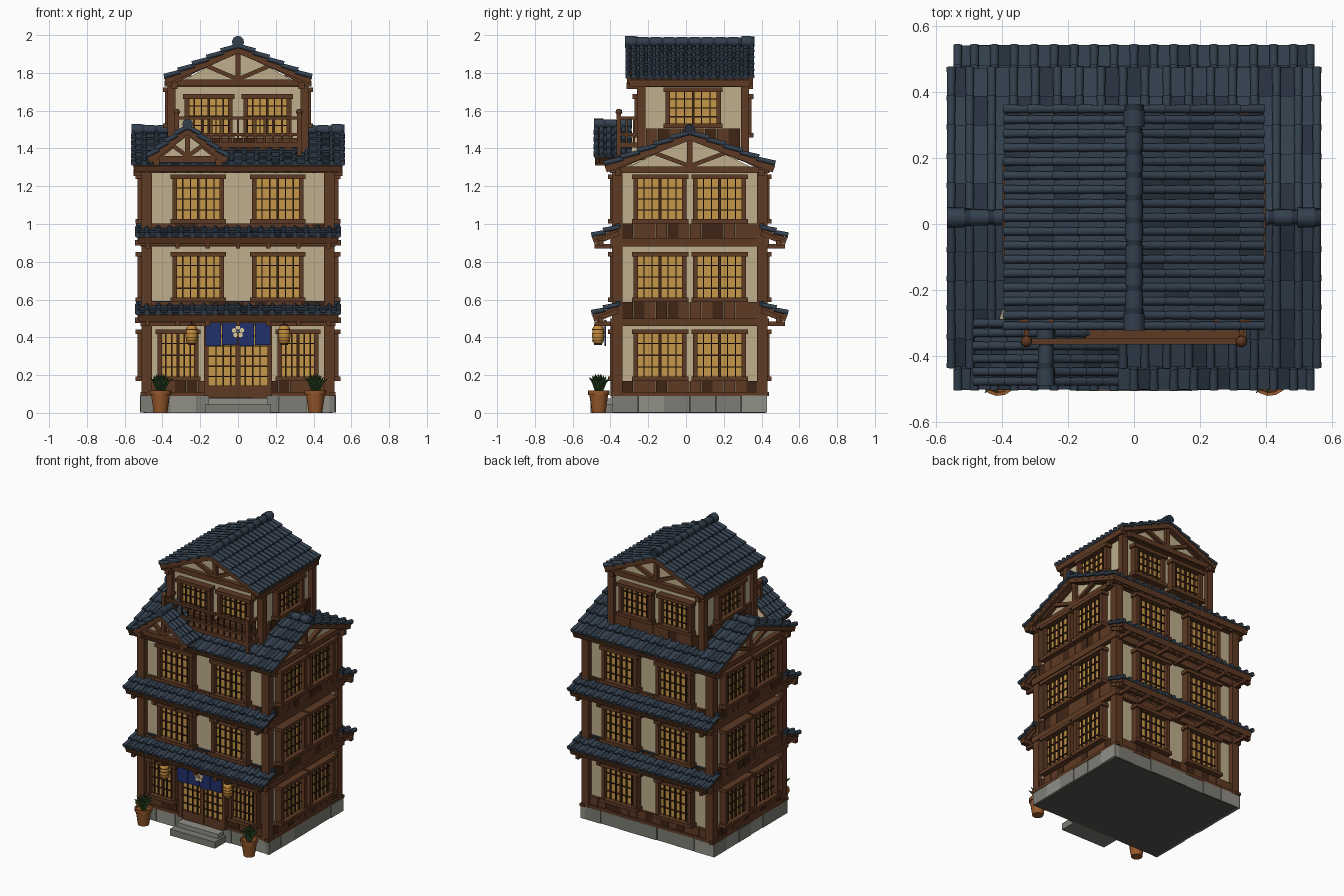
import bpy, bmesh, math, random
from mathutils import Matrix, Vector as V

if "Cube" in bpy.data.objects:
    bpy.data.objects.remove(bpy.data.objects["Cube"])
random.seed(4)
I = Matrix.Identity(4)
COL = {'wood': '5E3C28', 'dark': '42291C', 'plaster': 'BDAD8B', 'amber': 'C4964A', 'tile': '36424F',
       'tile_dark': '2B3541', 'stone': '7C7B74', 'stone_light': '8F8E86', 'cloth': '26336B', 'cream': 'D8C896',
       'lantern': 'C08A3C', 'clay': '96592F', 'leaf': '35512B', 'base': '55544F'}
MATS, PARTS = {}, {}
for k, h in COL.items():
    MATS[k] = bpy.data.materials.new(k)
    MATS[k].diffuse_color = [(int(h[i:i + 2], 16) / 255) ** 2.2 for i in (0, 2, 4)] + [1]

def loft(part, loops, M=I):
    """Skin matching loops and cap both ends; part = (name, material)."""
    if part not in PARTS:
        PARTS[part] = bmesh.new()
    bm = PARTS[part]
    rings = [[bm.verts.new(M @ V(p)) for p in lp] for lp in loops]
    n = len(rings[0])
    for a, b in zip(rings, rings[1:]):
        for i in range(n):
            bm.faces.new((a[i], a[(i + 1) % n], b[(i + 1) % n], b[i]))
    bm.faces.new(rings[0][::-1])
    bm.faces.new(rings[-1])

def box(part, x0, x1, y0, y1, z0, z1, M=I):
    loft(part, [[(x0, y0, z), (x1, y0, z), (x1, y1, z), (x0, y1, z)] for z in (z0, z1)], M)

def pipe(part, pts, radii, n=8, M=I):
    pts = [V(p) for p in pts]
    t = (pts[-1] - pts[0]).normalized()
    a = t.orthogonal().normalized()
    b = t.cross(a)
    ang = [2 * math.pi * (i + .5) / n for i in range(n)]
    loft(part, [[p + r * (math.cos(k) * a + math.sin(k) * b) for k in ang] for p, r in zip(pts, radii)], M)

def beam(part, p, q, depth, h, M=I):
    """Rectangular timber lying in a local x-z plane."""
    p, q = V(p), V(q)
    a = V((0, depth / 2, 0))
    b = (q - p).normalized().cross(V((0, 1, 0))) * h / 2
    loft(part, [[c + a + b, c - a + b, c - a - b, c + a - b] for c in (p, q)], M)

def frame(x, y, z, o):
    M = Matrix((x, y, z)).transposed().to_4x4()
    M.translation = o
    return M

def face(out, plane, mid=0.0):
    """Wall frame: x along the wall, y outward, z up."""
    o = V(out)
    u = V((0, 0, 1)).cross(o)
    return frame(u, o, V((0, 0, 1)), o * plane + V((abs(u.x), abs(u.y), 0)) * mid)

FRONT, BACK = face((0, -1, 0), .355), face((0, 1, 0), .395)
RIGHT, LEFT = face((1, 0, 0), .485, .02), face((-1, 0, 0), .485, .02)

def lattice(name, M, u0, u1, z0, z1, d, nv, nh):
    box((name + '_pane', 'amber'), u0, u1, 0, d, z0, z1, M)
    W = (name + '_lattice', 'dark')
    for i in range(1, nv):
        u = u0 + (u1 - u0) * i / nv
        w = .007 if i * 2 == nv else .0035
        box(W, u - w, u + w, d, d + .012, z0, z1, M)
    for i in range(1, nh):
        z = z0 + (z1 - z0) * i / nh
        box(W, u0, u1, d, d + .008, z - .003, z + .003, M)

def window(M, u0, u1, z0, z1, nv=6, d=.018):
    lattice('window', M, u0, u1, z0, z1, d, nv, 4)
    F = ('window_frame', 'wood')
    for u in (u0, u1):
        box(F, u - .012, u + .012, 0, d + .03, z0, z1, M)
    for z in (z0, z1):
        box(F, u0 - .022, u1 + .022, 0, d + .04, z - .012, z + .012, M)

def planks(M, u0, u1, z0, z1, d=.02):
    n = round((u1 - u0) / .06)
    for i in range(n):
        a = u0 + (u1 - u0) * i / n
        box(('wall_planks', random.choice(('wood', 'dark', 'wood'))), a + .001, a + (u1 - u0) / n - .001,
            0, d + random.uniform(-.003, .003), z0, z1, M)

# stone foundation and entrance step
box(('foundation', 'base'), -.5, .5, -.38, .42, 0, .09)
for M, h in ((FRONT, .51), (BACK, .51), (RIGHT, .41), (LEFT, .41)):
    n = round(h * 14)
    for i in range(n):
        a = -h + 2 * h * i / n
        box(('foundation_blocks', random.choice(('stone', 'stone', 'stone_light'))), a + .001, a + 2 * h / n - .001,
            0, .028 + .007 * random.random(), .002, .092, M)
box(('entrance_step', 'stone'), -.175, .175, -.505, -.38, 0, .045)
box(('entrance_step', 'stone_light'), -.16, .16, -.45, -.36, .045, .075)

# three-storey body: plaster, posts, floor beams
box(('body_wall', 'plaster'), -.485, .485, -.355, .395, .09, 1.3)
for x in (-.483, .483):
    for y in (-.363, .403):
        box(('corner_post', 'wood'), x - .028, x + .028, y - .028, y + .028, .09, 1.3)
for z0, z1 in ((.09, .11), (.46, .50), (.88, .925), (1.27, 1.305)):
    for M, h in ((FRONT, .51), (BACK, .51), (RIGHT, .42), (LEFT, .42)):
        box(('floor_beam', 'wood'), -h, h, 0, .032, z0, z1, M)
for M in (FRONT, BACK, RIGHT, LEFT):
    side = M in (RIGHT, LEFT)
    us = ((-.285, -.03), (.03, .285)) if side else ((-.335, -.085), (.085, .335))
    for z0, z1 in ((.18, .43), (.6, .84), (1.015, 1.25)):
        if M is FRONT and z0 < .5:
            us2 = ((-.415, -.22), (.22, .415))
        else:
            us2 = us
        for u0, u1 in us2:
            window(M, u0, u1, z0, z1)
    for z0, z1 in ((.11, .168), (.5, .588), (.925, 1.003)):
        planks(M, -.36 if side else -.455, .36 if side else .455, z0, z1)

# entrance door, curtain with blossom
lattice('door', FRONT, -.155, .155, .14, .46, .03, 8, 6)
box(('door_panel', 'wood'), -.155, .155, 0, .04, .08, .145, FRONT)
for x in (-.168, 0, .168):
    box(('door_post', 'wood'), x - .013, x + .013, 0, .045, .09, .46, FRONT)
for i in range(4):
    x = -.175 + i * .0875
    box(('door_curtain', 'cloth'), x + .002, x + .0855, .068, .076, .355 + .004 * (i % 2), .485, FRONT)
pipe(('curtain_rod', 'dark'), [(-.19, .072, .487), (.19, .072, .487)], [.007] * 2, 6, FRONT)
for i in range(5):
    k = math.pi / 2 + i * math.tau / 5
    x, z = .022 * math.cos(k), .43 + .022 * math.sin(k)
    pipe(('curtain_blossom', 'cream'), [(x, .07, z), (x, .082, z)], [.0125] * 2, 10, FRONT)
pipe(('curtain_blossom', 'cream'), [(0, .07, .43), (0, .085, .43)], [.007] * 2, 8, FRONT)

# lanterns and potted plants
for x in (-.245, .245):
    prof = [(.365, .02), (.375, .029), (.41, .032), (.45, .029), (.462, .02)]
    pipe(('lantern', 'lantern'), [(x, -.465, z) for z, r in prof], [r for z, r in prof], 12)
    for z, r in ((.36, .021), (.38, .0315), (.4, .033), (.42, .033), (.44, .0315), (.46, .021)):
        pipe(('lantern_ribs', 'dark'), [(x, -.465, z), (x, -.465, z + (.008 if r < .03 else .003))], [r] * 2, 12)
    pipe(('lantern_hook', 'dark'), [(x, -.465, .46), (x, -.465, .5)], [.004] * 2, 6)
for x in (-.41, .41):
    prof = [(0, .036), (.095, .05), (.095, .057), (.118, .058), (.118, .048), (.105, .046)]
    pipe(('plant_pot', 'clay'), [(x, -.462, z) for z, r in prof], [r for z, r in prof], 14)
    for i in range(22):
        k, t = i * 2.4, .012 + .05 * (i / 22)
        d = V((math.cos(k), math.sin(k), 0))
        o = V((x, -.462, .1))
        pipe(('plant_leaves', 'leaf'), [o + d * .01, o + d * t * .6 + V((0, 0, .065)),
             o + d * t * 1.1 + V((0, 0, .115 - t * .6))], [.006, .01, .001], 4)

# tiled slopes
def slope(name, ridge, out, run, drop, half, cols, rows, rafters=0):
    o = V(out)
    s = o * run - V((0, 0, drop))
    L = s.length
    Y = s / L
    X = V((abs(o.y), abs(o.x), 0))
    Z = X.cross(Y)
    M = frame(X, Y, Z if Z.z > 0 else -Z, V(ridge))
    box((name + '_deck', 'wood'), -half + .01, half - .01, 0, L - .005, -.014, .004, M)
    w = 2 * half / cols
    for r in range(rows):
        y0, y1 = L * r / rows, min(L * (r + 1) / rows + .008, L + .006)
        for c in range(cols):
            a = -half + c * w
            j = random.uniform(-.002, .002)
            loft((name + '_tiles', random.choice(('tile', 'tile', 'tile_dark'))),
                 [[(a, y0, 0), (a + w, y0, 0), (a + w, y0, .008), (a, y0, .008)],
                  [(a, y1, .008), (a + w, y1, .008), (a + w, y1, .02 + j), (a, y1, .02 + j)]], M)
        for c in range(cols + 1):
            a = min(max(-half + c * w, -half + .01), half - .01)
            pipe((name + '_roll_tiles', 'tile'), [(a, y0, .008), (a, y1, .021)], [.0125, .0145], 8, M)
    for i in range(rafters):
        a = -half + .03 + (2 * half - .06) * i / (rafters - 1)
        box((name + '_rafters', 'wood'), a - .009, a + .009, max(0, L - .13), L - .004, -.036, -.014, M)
    box((name + '_fascia', 'wood'), -half + .015, half - .015, L - .006, L + .008, -.03, .006, M)

def ridge(name, p, q, r):
    p, q = V(p), V(q)
    n = max(3, round((q - p).length / .07))
    for i in range(n):
        k = r * (1.12 if i in (0, n - 1) else .94)
        a, b, c = (p.lerp(q, (i + t) / n) for t in (0, .75, 1))
        pipe((name, 'tile'), [a, b], [k, k], 10)
        pipe((name, 'tile_dark'), [b, c], [k * .88] * 2, 10)

def gable(name, M, half, z0, zp, bd, bh, bz, bp):
    """Plaster triangle, tie beam, king post, struts and bargeboards (at depth bd)."""
    loft((name + '_infill', 'plaster'), [[(-half, d, z0 - .03), (half, d, z0 - .03), (0, d, zp)] for d in (-.03, .008)], M)
    W = (name + '_truss', 'wood')
    box(W, -half - .02, half + .02, -.02, .04, z0 - .035, z0, M)
    box(W, -.014, .014, 0, .035, z0, zp, M)
    for s in (-1, 1):
        beam(W, (s * .01, .018, z0 + .005), (s * half * .5, .018, (z0 + zp) / 2 - .005), .03, .022, M)
        beam(W, (0, .018, zp), (s * half, .018, z0), .03, .026, M)
        beam((name + '_bargeboard', 'wood'), (0, bd, bp), (s * bh, bd, bz), .022, .036, M)
        box(W, s * half - .016, s * half + .016, 0, bd + .012, z0 - .05, z0 - .015, M)

# pent roofs on front and back
for z in (.565, .975):
    for s, y in ((-1, -.36), (1, .40)):
        slope('pent_roof', (0, y, z), (0, s, 0), .128, .05, .543, 18, 2, 18)
        box(('pent_roof_flashing', 'tile_dark'), -.54, .54, y - .012, y + .012, z, z + .028)
        box(('pent_roof_beam', 'wood'), -.545, .545, y + s * .09 - .014, y + s * .09 + .014, z - .088, z - .06)
        for i in range(7):
            x = -.48 + .16 * i
            box(('pent_roof_bracket', 'wood'), x - .011, x + .011, y, y + s * .125, z - .105, z - .08)

# main roof, ridge along x
for s in (-1, 1):
    slope('main_roof', (0, .02, 1.475), (0, s, 0), .44, .17, .563, 17, 5, 17)
    box(('main_eave_beam', 'wood'), -.54, .54, .02 + s * .4 - .014, .02 + s * .4 + .014, 1.272, 1.3)
ridge('main_ridge', (-.565, .02, 1.5), (.565, .02, 1.5), .027)
for M in (RIGHT, LEFT):
    gable('main_gable', M, .38, 1.305, 1.46, .055, .445, 1.29, 1.462)

# tower
box(('tower_wall', 'plaster'), -.345, .345, -.23, .305, 1.34, 1.76)
TF, TB = face((0, -1, 0), .23), face((0, 1, 0), .305)
TR, TL = face((1, 0, 0), .345, .0375), face((-1, 0, 0), .345, .0375)
for x in (-.352, .352):
    for y in (-.237, .312):
        box(('tower_post', 'wood'), x - .022, x + .022, y - .022, y + .022, 1.34, 1.76)
for M, h in ((TF, .36), (TB, .36), (TR, .28), (TL, .28)):
    box(('tower_beam', 'wood'), -h, h, 0, .028, 1.725, 1.76, M)
    planks(M, -h + .03, h - .03, 1.36, 1.505 if h < .3 else 1.455, .016)
    for u0, u1 in (((-.135, .135),) if h < .3 else ((-.27, -.04), (.04, .27))):
        window(M, u0, u1, 1.52 if h < .3 else 1.47, 1.71 if h < .3 else 1.675, 6, .012)
for s in (-1, 1):
    slope('tower_roof', (0, .02, 1.935), (s, 0, 0), .378, .17, .338, 16, 5, 11)
    box(('tower_eave_beam', 'wood'), s * .375 - .014, s * .375 + .014, -.3, .34, 1.728, 1.756)
ridge('tower_ridge', (0, -.322, 1.964), (0, .362, 1.964), .029)
gable('tower_gable', TF, .335, 1.765, 1.92, .072, .385, 1.758, 1.922)
gable('tower_gable', TB, .335, 1.765, 1.92, .038, .385, 1.758, 1.922)

# balcony
B = ('balcony', 'wood')
box(B, -.34, .34, -.365, -.23, 1.405, 1.432)
for x in (-.325, .325):
    box(B, x - .012, x + .012, -.367, -.343, 1.36, 1.585)
    pipe(('balcony_knob', 'wood'), [(x, -.355, z) for z in (1.58, 1.59, 1.602, 1.61)], [.01, .018, .016, .006], 10)
    for z in (1.475, 1.56):
        box(B, x - .008, x + .008, -.355, -.235, z - .008, z + .008)
    for y in (-.315, -.275):
        box(B, x - .005, x + .005, y - .005, y + .005, 1.43, 1.56)
for z in (1.475, 1.562):
    box(B, -.335, .335, -.364, -.346, z - .008, z + .008)
for i in range(1, 14):
    x = -.325 + .65 * i / 14
    box(B, x - .005, x + .005, -.36, -.35, 1.43, 1.56)

# small front dormer
for s in (-1, 1):
    slope('dormer_roof', (-.267, -.388, 1.505), (s, 0, 0), .198, .155, .098, 5, 4, 4)
    box(('dormer_eave_beam', 'wood'), -.267 + s * .17 - .012, -.267 + s * .17 + .012, -.475, -.28, 1.325, 1.35)
ridge('dormer_ridge', (-.267, -.488, 1.53), (-.267, -.285, 1.53), .025)
gable('dormer_gable', face((0, -1, 0), .42, -.267), .165, 1.36, 1.485, .05, .205, 1.335, 1.495)
loft(('dormer_body', 'plaster'), [[(-.42, y, 1.3), (-.114, y, 1.3), (-.114, y, 1.36), (-.267, y, 1.48), (-.42, y, 1.36)] for y in (-.41, -.24)])

# finish: one object per part and material
for (name, mat), bm in PARTS.items():
    bmesh.ops.recalc_face_normals(bm, faces=bm.faces)
    me = bpy.data.meshes.new(name)
    bm.to_mesh(me)
    bm.free()
    me.materials.append(MATS[mat])
    ob = bpy.data.objects.new(name, me)
    bpy.context.collection.objects.link(ob)
    ob.select_set(True)
    bpy.context.view_layer.objects.active = ob
bpy.ops.object.shade_smooth_by_angle(angle=math.radians(50))

for m in bpy.data.materials:
    if m.users and not m.is_grease_pencil:
        m.use_nodes = True
        m.node_tree.nodes["Principled BSDF"].inputs["Base Color"].default_value = m.diffuse_color
